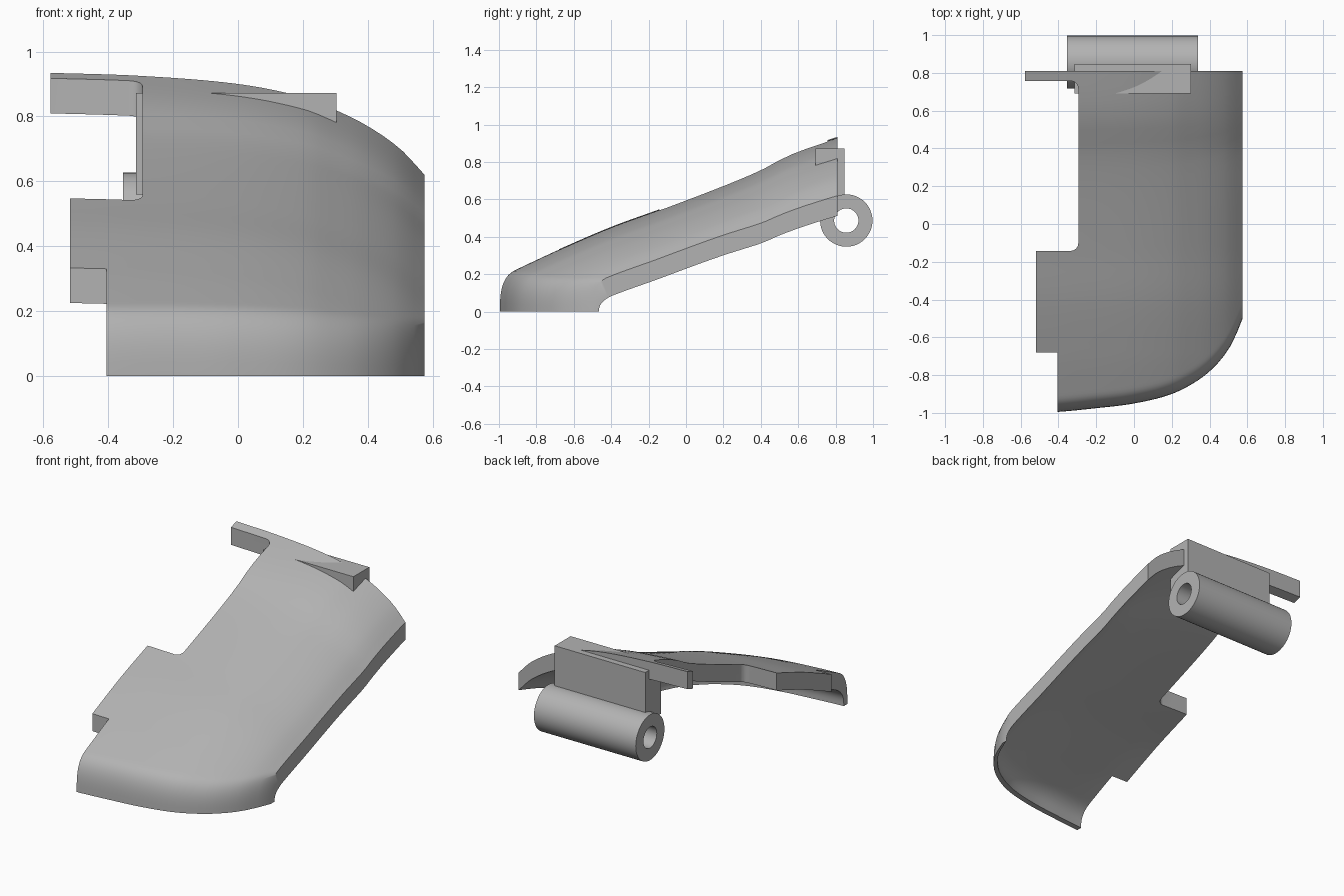
import bpy, bmesh, math
from mathutils import Vector

cube = bpy.data.objects.get("Cube")
if cube:
    bpy.data.objects.remove(cube, do_unlink=True)

grey = bpy.data.materials.new("plain grey")
grey.use_nodes = True
grey.diffuse_color = (0.45, 0.45, 0.45, 1)
grey.node_tree.nodes["Principled BSDF"].inputs["Base Color"].default_value = (0.45, 0.45, 0.45, 1)


def curve(points):
    """Smooth function through the given points."""
    n = len(points)

    def slope(i):
        a, b = points[max(i - 1, 0)], points[min(i + 1, n - 1)]
        return (b[1] - a[1]) / (b[0] - a[0])

    def f(x):
        x = min(max(x, points[0][0]), points[-1][0])
        i = max(k for k in range(n - 1) if points[k][0] <= x)
        (x0, v0), (x1, v1) = points[i], points[i + 1]
        w = x1 - x0
        t = (x - x0) / w
        return (v0 * (1 + 2 * t) * (1 - t) ** 2 + slope(i) * w * t * (1 - t) ** 2
                + v1 * t * t * (3 - 2 * t) + slope(i + 1) * w * t * t * (t - 1))
    return f


def finish(name, bm):
    bmesh.ops.recalc_face_normals(bm, faces=bm.faces)
    mesh = bpy.data.meshes.new(name)
    bm.to_mesh(mesh)
    bm.free()
    mesh.materials.append(grey)
    ob = bpy.data.objects.new(name, mesh)
    bpy.context.collection.objects.link(ob)
    return ob


def prism(bm, outline, low, high):
    """Upright solid with the given footprint."""
    face = bm.faces.new([bm.verts.new((x, y, low)) for x, y in outline])
    ext = bmesh.ops.extrude_face_region(bm, geom=[face])
    top = [v for v in ext["geom"] if isinstance(v, bmesh.types.BMVert)]
    bmesh.ops.translate(bm, verts=top, vec=(0, 0, high - low))


def smooth(ob):
    bpy.ops.object.select_all(action="DESELECT")
    ob.select_set(True)
    bpy.context.view_layer.objects.active = ob
    bpy.ops.object.shade_smooth_by_angle(angle=math.radians(32))


# Curved shell: lengthwise crest, sideways fall and rounded nose outline
crest = curve([(-1, .185), (-.8, .28), (-.68, .335), (-.4, .455), (-.14, .55), (.2, .68),
               (.4, .765), (.5, .82), (.6, .865), (.7, .9), (.81, .935)])
fall = curve([(-.6, 0), (-.3, .01), (0, .035), (.2, .075), (.3, .115),
              (.4, .165), (.5, .235), (.575, .315)])
nose = curve([(-.6, -1), (-.41, -.995), (-.2, -.975), (0, -.95), (.2, -.9), (.35, -.82),
              (.45, -.73), (.52, -.63), (.575, -.5)])
fall_scale = curve([(-1, .84), (-.2, .84), (.2, .86), (.55, .98), (.81, 1)])
BACK, LEFT, RIGHT = .81, -.6, .575
COLS, ROWS = 36, 48


def shell_point(i, j, inset, depth):
    x = LEFT + (RIGHT - LEFT) * i / COLS
    start = nose(x) + inset
    y = start + (BACK - start) * (j / ROWS) ** 2.2
    u = min((y - start) / .09, 1)
    height = crest(y) - fall(x) * fall_scale(y) - depth
    return Vector((x, y, max(height, .002) * (1 - (1 - u) ** 3) ** (1 / 3)))


bm = bmesh.new()
sheets = [[[bm.verts.new(shell_point(i, j, inset, depth)) for j in range(ROWS + 1)]
           for i in range(COLS + 1)] for inset, depth in ((0, 0), (.035, .108))]
for s in sheets:
    for i in range(COLS):
        for j in range(ROWS):
            bm.faces.new((s[i][j], s[i + 1][j], s[i + 1][j + 1], s[i][j + 1]))
outer, inner = sheets
for i in range(COLS):
    for j in (0, ROWS):
        bm.faces.new((outer[i][j], outer[i + 1][j], inner[i + 1][j], inner[i][j]))
for j in range(ROWS):
    for i in (0, COLS):
        bm.faces.new((outer[i][j], outer[i][j + 1], inner[i][j + 1], inner[i][j]))
shell = finish("curved_shell", bm)


# Footprint with tabs and rounded notch corners trims the shell
def fillet(cx, cy, r, a0, a1):
    return [(cx + r * math.cos(math.radians(a0 + (a1 - a0) * k / 6)),
             cy + r * math.sin(math.radians(a0 + (a1 - a0) * k / 6))) for k in range(7)]


footprint = [(-.405, -1.1), (-.405, -.68), (-.518, -.68), (-.518, -.142)]
footprint += fillet(-.335, -.102, .04, -90, 0)
footprint += fillet(-.335, .717, .04, 0, 90)
footprint += [(-.578, .757), (-.578, .9), (.7, .9), (.7, -1.1)]
bm = bmesh.new()
prism(bm, footprint, -.3, 1.3)
cutter = finish("footprint_cutter", bm)
cutter.hide_render = True
trim = shell.modifiers.new("trim", "BOOLEAN")
trim.operation = "INTERSECT"
trim.solver = "EXACT"
trim.object = cutter
bpy.context.view_layer.objects.active = shell
bpy.ops.object.modifier_apply(modifier=trim.name)
bpy.data.objects.remove(cutter, do_unlink=True)
smooth(shell)

# Mounting block joining the shell to the hinge
bm = bmesh.new()
prism(bm, [(-.315, .692), (.303, .692), (.303, .847), (-.315, .847)], .56, .873)
finish("mounting_block", bm)

# Hollow hinge barrel
bm = bmesh.new()
SIDES = 48
rings = []
for x, r in ((-.355, .14), (.34, .14), (.34, .065), (-.355, .065)):
    rings.append([bm.verts.new((x, .857 + r * math.cos(2 * math.pi * k / SIDES),
                                .487 + r * math.sin(2 * math.pi * k / SIDES)))
                  for k in range(SIDES)])
for a, b in zip(rings, rings[1:] + rings[:1]):
    for k in range(SIDES):
        n = (k + 1) % SIDES
        bm.faces.new((a[k], a[n], b[n], b[k]))
smooth(finish("hinge_barrel", bm))
